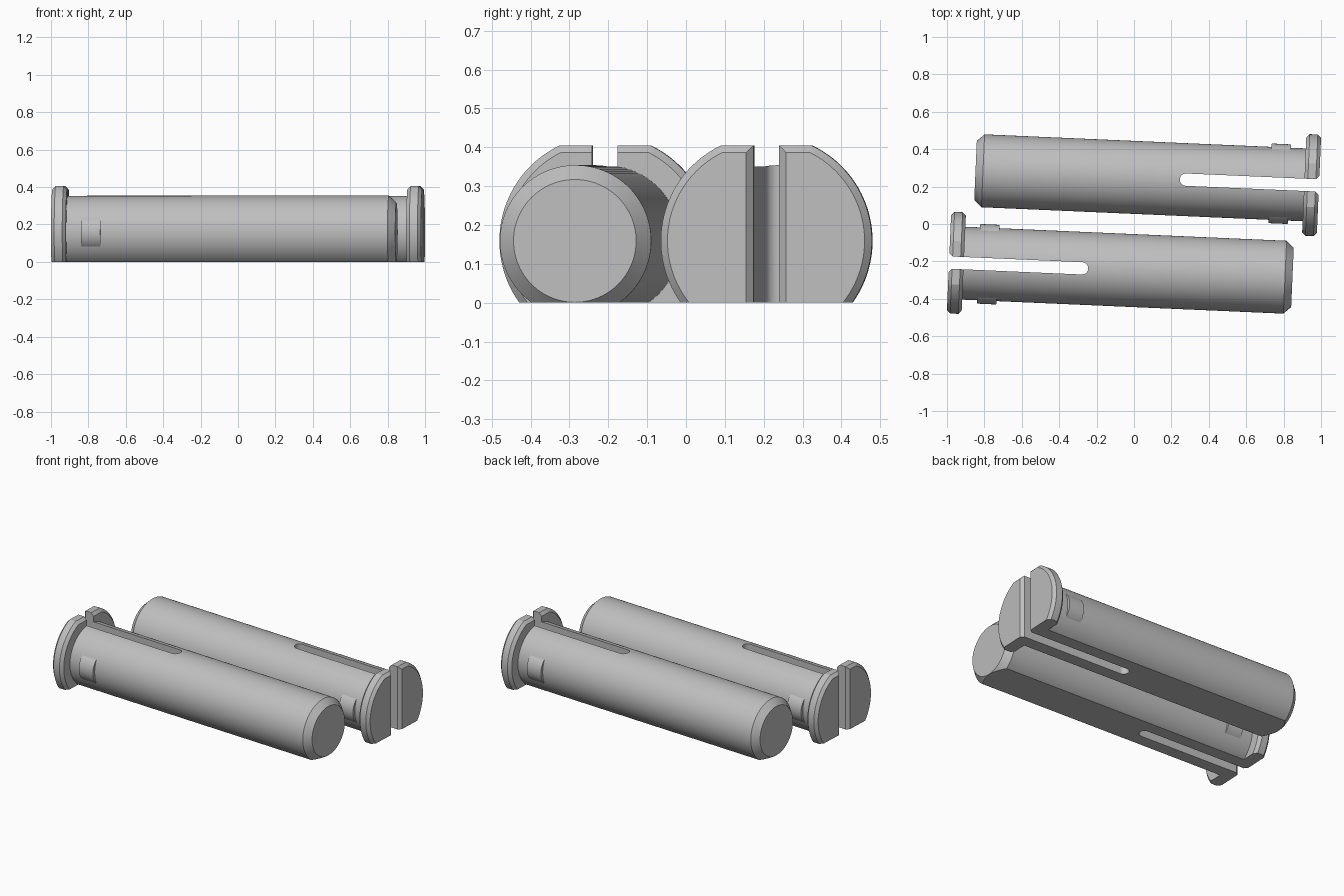
import bpy, bmesh, math
from mathutils import Matrix, Vector

if "Cube" in bpy.data.objects:
    bpy.data.objects.remove(bpy.data.objects["Cube"])

AXIS_Z = 0.159      # height of the pin axis above the flat underside
SLOT = 0.033        # half width of the slot
R_BODY, R_HEAD, TOP = 0.195, 0.272, 0.246
LENGTH, HEAD_T = 1.838, 0.079

steel = bpy.data.materials.new("steel grey")
steel.diffuse_color = (0.52, 0.52, 0.52, 1)
steel.use_nodes = True
steel.node_tree.nodes["Principled BSDF"].inputs["Base Color"].default_value = steel.diffuse_color


def finish(bm, name, place):
    bmesh.ops.recalc_face_normals(bm, faces=bm.faces)
    me = bpy.data.meshes.new(name)
    bm.to_mesh(me)
    bm.free()
    me.materials.append(steel)
    ob = bpy.data.objects.new(name, me)
    bpy.context.collection.objects.link(ob)
    ob.matrix_world = place
    return ob


def smooth(ob):
    bpy.ops.object.select_all(action='DESELECT')
    ob.select_set(True)
    bpy.context.view_layer.objects.active = ob
    bpy.ops.object.shade_smooth_by_angle(angle=math.radians(25))


def loft(sections):
    """Skin a list of (x, [(y, z), ...]) outlines and cap both ends."""
    bm = bmesh.new()
    rings = [[bm.verts.new((x, y, z)) for y, z in pts] for x, pts in sections]
    n = len(rings[0])
    for a, b in zip(rings, rings[1:]):
        for i in range(n):
            j = (i + 1) % n
            bm.faces.new((a[i], a[j], b[j], b[i]))
    bm.faces.new(rings[0])
    bm.faces.new(rings[-1])
    return bm


def circle(r, n=96):
    return [(r * math.cos(2 * math.pi * i / n), r * math.sin(2 * math.pi * i / n)) for i in range(n)]


def half_head(side, d, slot_d, n=32):
    """Half-disc outline inset by d, and by slot_d along the slot."""
    r = R_HEAD - d
    a0, a1 = math.asin(-AXIS_Z / r), math.asin((TOP - d) / r)
    arc = [(r * math.cos(a0 + (a1 - a0) * i / n), r * math.sin(a0 + (a1 - a0) * i / n)) for i in range(n + 1)]
    pts = [(SLOT + slot_d, -AXIS_Z)] + arc + [(SLOT + slot_d, TOP - d)]
    return [(side * y, z) for y, z in pts]


def tab_outline(side, n=16):
    """Bulging crescent that rises from the side of the body."""
    r, half, apex = 0.105, 0.0775, 0.213
    a = math.asin(half / r)
    arc = [(apex - r + r * math.cos(t), r * math.sin(t)) for t in (-a + 2 * a * i / n for i in range(n + 1))]
    pts = [(0.15, -half)] + arc + [(0.15, half)]
    return [(side * y, z) for y, z in pts]


def make_pin(prefix, place):
    # round shaft with chamfered tip and flat underside
    bm = loft([(0.075, circle(R_BODY)), (LENGTH - 0.04, circle(R_BODY)), (LENGTH, circle(0.158))])
    cut = bmesh.ops.bisect_plane(bm, geom=bm.verts[:] + bm.edges[:] + bm.faces[:],
                                 plane_co=Vector((0, 0, -AXIS_Z)), plane_no=Vector((0, 0, -1)),
                                 clear_outer=True)
    rim = [e for e in cut['geom_cut'] if isinstance(e, bmesh.types.BMEdge)]
    bmesh.ops.edgeloop_fill(bm, edges=rim)
    body = finish(bm, prefix + "_shaft", place)

    # round-ended slot that splits the shaft
    end = 0.745 - SLOT
    bm = bmesh.new()
    outline = [(0.0, SLOT), (0.0, -SLOT)]
    outline += [(end + SLOT * math.cos(t), SLOT * math.sin(t))
                for t in (-math.pi / 2 + math.pi * i / 16 for i in range(17))]
    face = bm.faces.new([bm.verts.new((x, y, -0.4)) for x, y in outline])
    ext = bmesh.ops.extrude_face_region(bm, geom=[face])
    bmesh.ops.translate(bm, vec=(0, 0, 0.8), verts=[v for v in ext['geom'] if isinstance(v, bmesh.types.BMVert)])
    cutter = finish(bm, prefix + "_slot_cutter", place)
    cutter.hide_render = True
    mod = body.modifiers.new("slot", 'BOOLEAN')
    mod.operation, mod.solver, mod.object = 'DIFFERENCE', 'EXACT', cutter
    bpy.context.view_layer.update()
    bpy.context.view_layer.objects.active = body
    bpy.ops.object.modifier_apply(modifier=mod.name)
    bpy.data.objects.remove(cutter)
    smooth(body)

    # split flange head and snap tabs on both sides
    c = 0.018
    for side, label in ((1, "left"), (-1, "right")):
        bm = loft([(0, half_head(side, c, c)), (c, half_head(side, 0, 0)),
                   (HEAD_T - c, half_head(side, 0, 0)), (HEAD_T, half_head(side, c, 0))])
        smooth(finish(bm, f"{prefix}_head_{label}", place))
        bm = loft([(0.158, tab_outline(side)), (0.262, tab_outline(side))])
        smooth(finish(bm, f"{prefix}_tab_{label}", place))


# two identical pins lying head to tail
pin = Matrix.Translation((-0.989, -0.206, AXIS_Z)) @ Matrix.Rotation(math.radians(-2.5), 4, 'Z')
make_pin("front_pin", pin)
make_pin("back_pin", Matrix.Rotation(math.pi, 4, 'Z') @ pin)
